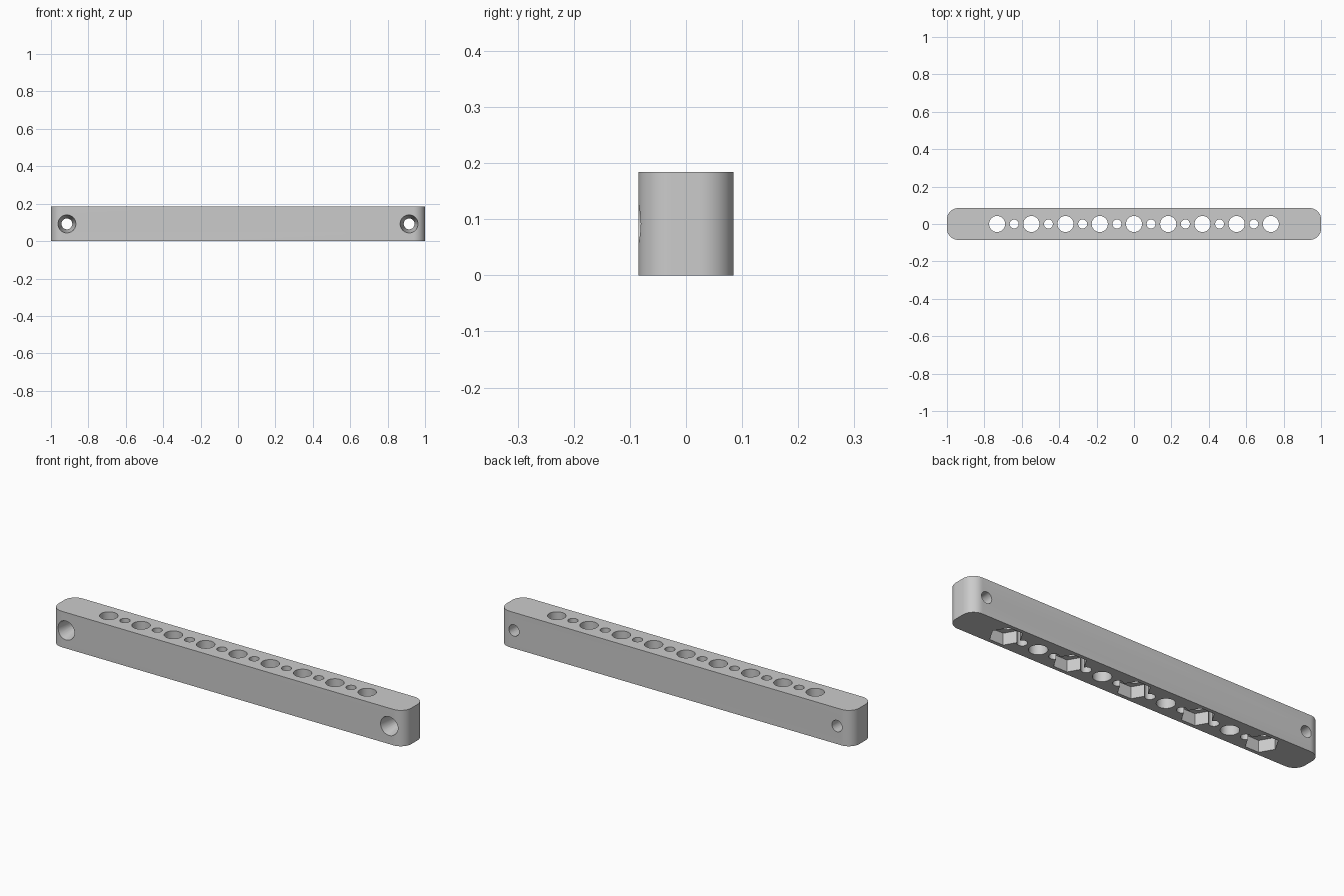
import bpy, bmesh, math
from mathutils import Matrix, Vector

if "Cube" in bpy.data.objects:
    bpy.data.objects.remove(bpy.data.objects["Cube"], do_unlink=True)

HALF_WIDTH, HEIGHT, PITCH = 0.085, 0.184, 0.183
CORNER = 0.06


def plain_material(name, value):
    mat = bpy.data.materials.new(name)
    mat.use_nodes = True
    colour = (value, value, value, 1)
    mat.diffuse_color = colour
    mat.node_tree.nodes["Principled BSDF"].inputs["Base Color"].default_value = colour
    return mat


def new_object(name, bm):
    bmesh.ops.recalc_face_normals(bm, faces=bm.faces)
    mesh = bpy.data.meshes.new(name)
    bm.to_mesh(mesh)
    bm.free()
    obj = bpy.data.objects.new(name, mesh)
    bpy.context.collection.objects.link(obj)
    return obj


def add_cone(bm, start, end, r1, r2, sides):
    """Capped cone or prism running from start to end."""
    start, end = Vector(start), Vector(end)
    axis = end - start
    turn = Vector((0, 0, 1)).rotation_difference(axis).to_matrix().to_4x4()
    bmesh.ops.create_cone(bm, cap_ends=True, segments=sides, radius1=r1, radius2=r2,
                          depth=axis.length,
                          matrix=Matrix.Translation((start + end) / 2) @ turn)


# Bar with rounded upright corners
bm = bmesh.new()
bmesh.ops.create_cube(bm, size=1, matrix=Matrix.Translation((0, 0, HEIGHT / 2))
                      @ Matrix.Diagonal((2, 2 * HALF_WIDTH, HEIGHT, 1)))
upright = [e for e in bm.edges if abs(e.verts[0].co.z - e.verts[1].co.z) > HEIGHT / 2]
bmesh.ops.bevel(bm, geom=upright, offset=CORNER, segments=12, profile=0.5, affect='EDGES')
bar = new_object("mounting_bar", bm)
bar.data.materials.append(plain_material("grey", 0.6))

# Large and small holes alternating along the top
bm = bmesh.new()
for i in range(-8, 9):
    radius = 0.043 if i % 2 == 0 else 0.024
    x = i * PITCH / 2
    add_cone(bm, (x, 0, -0.05), (x, 0, HEIGHT + 0.05), radius, radius, 40)
# Cross bores near both ends
for side in (-1, 1):
    x = side * 5 * PITCH
    add_cone(bm, (x, -0.15, HEIGHT / 2), (x, 0.15, HEIGHT / 2), 0.029, 0.029, 40)
bores = new_object("bore_cutter", bm)

# Hexagonal nut pockets underneath every second large hole
bm = bmesh.new()
for i in range(-2, 3):
    x = i * 2 * PITCH
    ring = [bm.verts.new((x + 0.077 * math.cos(k * math.pi / 3),
                          0.077 * math.sin(k * math.pi / 3), -0.05)) for k in range(6)]
    face = bm.faces.new(ring)
    top = bmesh.ops.extrude_face_region(bm, geom=[face], use_keep_orig=True)["geom"]
    bmesh.ops.translate(bm, vec=(0, 0, 0.11),
                        verts=[v for v in top if isinstance(v, bmesh.types.BMVert)])
# Tapered screw seats on the front
for side in (-1, 1):
    x = side * 5 * PITCH
    add_cone(bm, (x, -0.1, HEIGHT / 2), (x, 0.02, HEIGHT / 2), 0.051, 0.029, 40)
pockets = new_object("pocket_cutter", bm)

# Cut and bake the result
for cutter in (bores, pockets):
    cutter.hide_render = True
    mod = bar.modifiers.new(cutter.name, 'BOOLEAN')
    mod.operation = 'DIFFERENCE'
    mod.solver = 'EXACT'
    mod.object = cutter
bpy.context.view_layer.update()
evaluated = bar.evaluated_get(bpy.context.evaluated_depsgraph_get())
cut_mesh = bpy.data.meshes.new_from_object(evaluated)
bar.modifiers.clear()
bar.data = cut_mesh
for cutter in (bores, pockets):
    bpy.data.objects.remove(cutter, do_unlink=True)

bpy.ops.object.select_all(action='DESELECT')
bar.select_set(True)
bpy.context.view_layer.objects.active = bar
bpy.ops.object.shade_smooth_by_angle(angle=math.radians(30))
